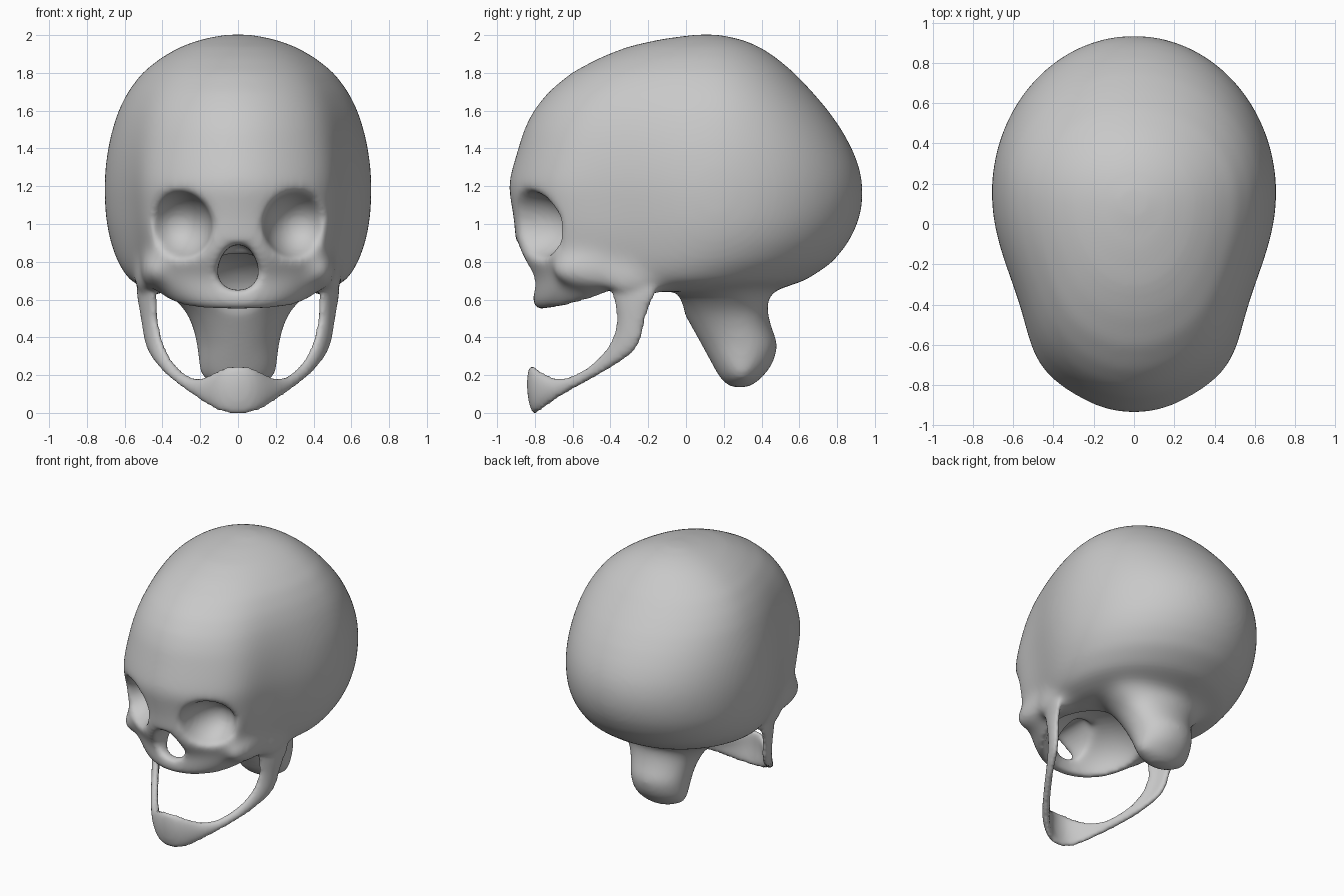
import bpy, bmesh, math
from mathutils import Matrix, Vector

if "Cube" in bpy.data.objects:
    bpy.data.objects.remove(bpy.data.objects["Cube"], do_unlink=True)

bone = bpy.data.materials.new("bone grey")
bone.use_nodes = True
COLOUR = (0.58, 0.58, 0.58, 1)
bone.diffuse_color = COLOUR
bone.node_tree.nodes["Principled BSDF"].inputs["Base Color"].default_value = COLOUR


def make(name, bm):
    bmesh.ops.recalc_face_normals(bm, faces=bm.faces)
    me = bpy.data.meshes.new(name)
    bm.to_mesh(me)
    bm.free()
    ob = bpy.data.objects.new(name, me)
    bpy.context.collection.objects.link(ob)
    return ob


def loft(bm, slices, pinch=0.0, seg=64):
    """Egg-shaped horizontal slices: z, front y, back y, half width, widest y.
    pinch narrows the temples and squares the brow, fading towards the crown."""
    rings = []
    for z, yf, yb, w, ym in slices:
        ring = []
        for i in range(seg):
            a = 2 * math.pi * i / seg
            s, x = math.sin(a), w * math.cos(a)
            if s < 0:
                x *= 1 - pinch * min(1, (2.01 - z) / 0.85) * math.sin(2 * math.pi * (-s) ** 1.87)
            ring.append(bm.verts.new((x, ym + s * (yb - ym if s > 0 else ym - yf), z)))
        rings.append(ring)
    for lo, hi in zip(rings, rings[1:]):
        for i in range(seg):
            j = (i + 1) % seg
            bm.faces.new((lo[i], lo[j], hi[j], hi[i]))
    bm.faces.new(rings[0])
    bm.faces.new(rings[-1])


def ellipsoid(bm, centre, radii):
    bmesh.ops.create_uvsphere(bm, u_segments=32, v_segments=20, radius=1,
                              matrix=Matrix.Translation(centre) @ Matrix.Diagonal((*radii, 1)))


def mod(ob, kind, **settings):
    m = ob.modifiers.new(kind.title(), kind)
    for k, v in settings.items():
        setattr(m, k, v)


def remesh(ob, size, smooth):
    mod(ob, 'REMESH', mode='VOXEL', voxel_size=size)
    mod(ob, 'SMOOTH', factor=0.5, iterations=smooth)


# Braincase
bm = bmesh.new()
loft(bm, [
    (0.64, -0.66, 0.45, 0.43, -0.05), (0.67, -0.77, 0.54, 0.52, 0.0), (0.70, -0.81, 0.63, 0.575, 0.03),
    (0.75, -0.845, 0.71, 0.61, 0.06), (0.80, -0.875, 0.78, 0.64, 0.1), (0.90, -0.905, 0.86, 0.675, 0.14),
    (1.00, -0.91, 0.91, 0.697, 0.15), (1.10, -0.925, 0.935, 0.706, 0.15), (1.20, -0.945, 0.938, 0.709, 0.15),
    (1.30, -0.92, 0.92, 0.703, 0.15), (1.40, -0.89, 0.88, 0.69, 0.15), (1.50, -0.86, 0.825, 0.667, 0.15),
    (1.60, -0.81, 0.755, 0.635, 0.15), (1.70, -0.73, 0.67, 0.585, 0.14), (1.80, -0.61, 0.575, 0.51, 0.13),
    (1.88, -0.46, 0.48, 0.41, 0.12), (1.94, -0.31, 0.39, 0.305, 0.12), (1.98, -0.13, 0.29, 0.19, 0.12),
    (2.004, 0.05, 0.17, 0.07, 0.12)], pinch=0.075)
# Upper jaw
loft(bm, [(0.54, -0.79, -0.42, 0.25, -0.55), (0.57, -0.82, -0.40, 0.33, -0.52),
          (0.63, -0.815, -0.36, 0.41, -0.48), (0.72, -0.81, -0.30, 0.48, -0.45),
          (0.85, -0.80, -0.30, 0.48, -0.45)])
# Stem under the base
loft(bm, [(0.13, 0.23, 0.34, 0.08, 0.28), (0.17, 0.185, 0.39, 0.17, 0.28),
          (0.25, 0.14, 0.46, 0.21, 0.30), (0.36, 0.08, 0.495, 0.22, 0.30),
          (0.45, 0.03, 0.455, 0.24, 0.27), (0.54, -0.02, 0.43, 0.28, 0.24),
          (0.62, -0.075, 0.43, 0.36, 0.22), (0.70, -0.13, 0.52, 0.44, 0.22)])
# Cheekbones, jaw roots and small knobs on the stem's sides
for s in (-1, 1):
    ellipsoid(bm, (s * 0.43, -0.46, 0.76), (0.09, 0.26, 0.11))
    ellipsoid(bm, (s * 0.48, -0.26, 0.72), (0.07, 0.18, 0.12))
    ellipsoid(bm, (s * 0.15, 0.30, 0.21), (0.07, 0.05, 0.05))
skull = make("skull", bm)

# Eye sockets and mouth cavity
bm = bmesh.new()
for s in (-1, 1):
    ellipsoid(bm, (s * 0.32, -0.87, 0.99), (0.185, 0.285, 0.185))
ellipsoid(bm, (0, -0.37, 0.57), (0.37, 0.36, 0.29))
hollows = make("hollows", bm)

# Pear-shaped nose opening
bm = bmesh.new()
pear = [(0, 0.65), (0.07, 0.665), (0.115, 0.73), (0.10, 0.80), (0.065, 0.87), (0, 0.90)]
pear += [(-x, z) for x, z in pear[-2:0:-1]]
face = bm.faces.new([bm.verts.new((x, -1.1, z)) for x, z in pear])
new = bmesh.ops.extrude_face_region(bm, geom=[face])["geom"]
bmesh.ops.translate(bm, vec=(0, 0.58, 0), verts=[v for v in new if isinstance(v, bmesh.types.BMVert)])
nose = make("nose_cutter", bm)

# Lower jaw: a strip between upper and lower edges, mirrored
upper = [(0, -0.82, 0.262), (0.09, -0.80, 0.25), (0.19, -0.68, 0.165), (0.285, -0.55, 0.20), (0.37, -0.43, 0.30),
         (0.415, -0.37, 0.42), (0.43, -0.36, 0.52), (0.435, -0.385, 0.61), (0.44, -0.41, 0.70)]
lower = [(0, -0.80, -0.015), (0.10, -0.785, -0.008), (0.22, -0.67, 0.085), (0.33, -0.52, 0.165), (0.415, -0.37, 0.25),
         (0.475, -0.24, 0.335), (0.49, -0.22, 0.45), (0.51, -0.195, 0.56), (0.535, -0.11, 0.69)]
bm = bmesh.new()
rows = []
for u, l in zip(upper, lower):
    u, l = Vector(u), Vector(l)
    mid = (u + l) / 2 + Vector((u.x * 0.05, -0.02, 0))
    rows.append([bm.verts.new(p) for p in (u, mid, l)])
for a, b in zip(rows, rows[1:]):
    for i in range(2):
        bm.faces.new((a[i], b[i], b[i + 1], a[i + 1]))
jaw = make("lower_jaw", bm)
mod(jaw, 'MIRROR', use_clip=True)
mod(jaw, 'SOLIDIFY', thickness=0.05, offset=0)
mod(jaw, 'SUBSURF', levels=2)

# Fuse, hollow out, soften, then blend the jaw in
remesh(skull, 0.025, 12)
for cutter in (hollows, nose):
    mod(skull, 'BOOLEAN', operation='DIFFERENCE', object=cutter, solver='EXACT')
remesh(skull, 0.02, 14)
mod(skull, 'BOOLEAN', operation='UNION', object=jaw, solver='EXACT')
remesh(skull, 0.016, 6)

# Keep the finished surface and drop the helpers
bpy.context.view_layer.update()
done = bpy.data.meshes.new_from_object(skull.evaluated_get(bpy.context.evaluated_depsgraph_get()))
skull.modifiers.clear()
skull.data = done
done.materials.clear()
done.materials.append(bone)
for helper in (hollows, nose, jaw):
    bpy.data.objects.remove(helper, do_unlink=True)
done.shade_smooth()
